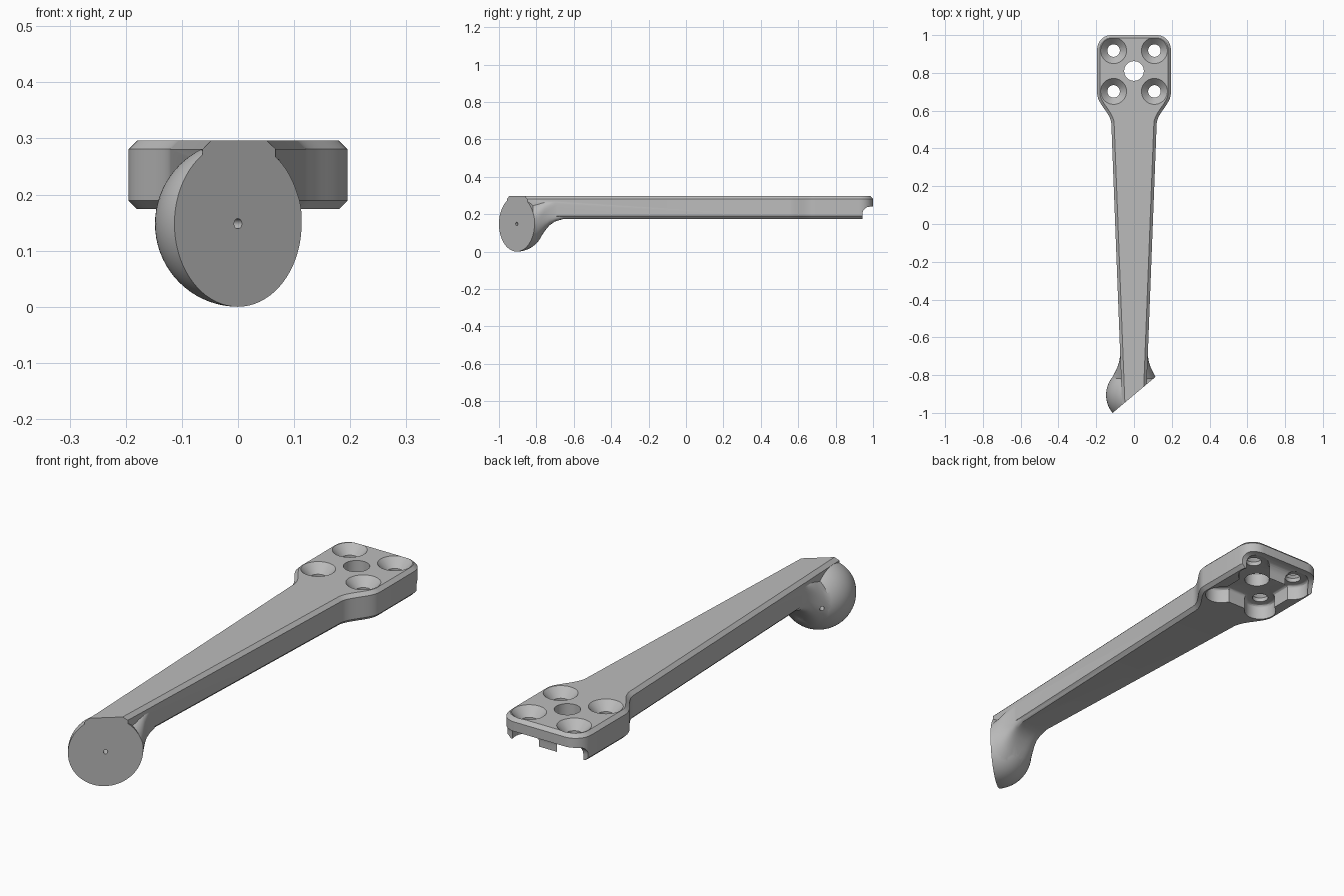
import bpy, bmesh, math
from mathutils import Vector, Matrix

old = bpy.data.objects.get("Cube")
if old:
    bpy.data.objects.remove(old, do_unlink=True)

TOP, BOTTOM = 0.296, 0.174
BALL_R = 0.148
BALL = Vector((0, -0.905, BALL_R))
TILT = math.radians(40)
FACE = Vector((math.sin(TILT), -math.cos(TILT), 0))
FACE_ROT = FACE.to_track_quat('Z', 'Y').to_matrix().to_4x4()
PAD_Y, SCREW = 0.81, 0.108

grey = bpy.data.materials.new("plain grey")
grey.use_nodes = True
grey.diffuse_color = (0.5, 0.5, 0.5, 1)
grey.node_tree.nodes["Principled BSDF"].inputs["Base Color"].default_value = (0.5, 0.5, 0.5, 1)


def to_object(name, bm):
    bmesh.ops.recalc_face_normals(bm, faces=bm.faces)
    mesh = bpy.data.meshes.new(name)
    bm.to_mesh(mesh)
    bm.free()
    mesh.materials.append(grey)
    obj = bpy.data.objects.new(name, mesh)
    bpy.context.collection.objects.link(obj)
    return obj


def prism(name, points, vec, bevel=0, segments=1, levels=()):
    """Extrude a polygon; bevel the rim edges lying at the given heights."""
    bm = bmesh.new()
    face = bm.faces.new([bm.verts.new(p) for p in points])
    new = bmesh.ops.extrude_face_region(bm, geom=[face], use_keep_orig=True)["geom"]
    bmesh.ops.translate(bm, vec=vec, verts=[g for g in new if isinstance(g, bmesh.types.BMVert)])
    bmesh.ops.recalc_face_normals(bm, faces=bm.faces)
    rim = [e for e in bm.edges
           if any(all(abs(v.co.z - z) < 1e-5 for v in e.verts) for z in levels)]
    if rim:
        bmesh.ops.bevel(bm, geom=rim, offset=bevel, segments=segments, profile=0.5, affect='EDGES')
    return to_object(name, bm)


def cone(name, r1, r2, depth, matrix):
    bm = bmesh.new()
    bmesh.ops.create_cone(bm, cap_ends=True, segments=40, radius1=r1, radius2=r2,
                          depth=depth, matrix=matrix)
    return to_object(name, bm)


def combine(target, tool, operation):
    """Boolean the tool into the target and discard the tool."""
    mod = target.modifiers.new("join", 'BOOLEAN')
    mod.operation, mod.solver, mod.object = operation, 'EXACT', tool
    graph = bpy.context.evaluated_depsgraph_get()
    mesh = bpy.data.meshes.new_from_object(target.evaluated_get(graph))
    target.modifiers.clear()
    target.data = mesh
    bpy.data.objects.remove(tool, do_unlink=True)


# Tapered bar flaring into a round-cornered mounting pad
half = [(0.059, -1.06)]
for i in range(13):
    t = i / 12
    half.append((0.12 + 0.075 * t * t * (3 - 2 * t), 0.53 + 0.16 * t))
for i in range(11):
    a = math.pi / 2 * i / 10
    half.append((0.12 + 0.075 * math.cos(a), 0.925 + 0.075 * math.sin(a)))
outline = half + [(-x, y) for x, y in reversed(half)]
arm = prism("arm", [(x, y, BOTTOM) for x, y in outline], (0, 0, TOP - BOTTOM),
            0.015, 1, (BOTTOM, TOP))

# Ball end
bm = bmesh.new()
bmesh.ops.create_uvsphere(bm, u_segments=72, v_segments=36, radius=BALL_R,
                          matrix=Matrix.Translation(BALL))
ball = to_object("ball_end", bm)

# Neck blending the ball into the bar: y, half width, bottom, top, squareness
sections = [(-0.82, 0.119, 0.029, 0.267, 2), (-0.795, 0.106, 0.051, 0.274, 2.2),
            (-0.775, 0.096, 0.079, 0.278, 2.6), (-0.755, 0.087, 0.11, 0.28, 3.2),
            (-0.73, 0.079, 0.14, 0.281, 4), (-0.70, 0.074, 0.161, 0.281, 6),
            (-0.65, 0.07, 0.176, 0.281, 9)]
bm = bmesh.new()
rings = []
for y, w, low, high, power in sections:
    ring = []
    for i in range(48):
        a = math.tau * (i + 0.5) / 48
        c, s = math.cos(a), math.sin(a)
        x = w * math.copysign(abs(c) ** (2 / power), c)
        z = (low + high) / 2 + (high - low) / 2 * math.copysign(abs(s) ** (2 / power), s)
        ring.append(bm.verts.new((x, y, z)))
    rings.append(ring)
for a, b in zip(rings, rings[1:]):
    for i in range(48):
        j = (i + 1) % 48
        bm.faces.new((a[i], a[j], b[j], b[i]))
bm.faces.new(rings[0])
bm.faces.new(rings[-1])
neck = to_object("neck", bm)

combine(arm, neck, 'UNION')
combine(arm, ball, 'UNION')

# Slanted flat face across the ball
bm = bmesh.new()
bmesh.ops.create_cube(bm, size=1, matrix=Matrix.Translation(BALL + FACE * 0.5) @ FACE_ROT)
combine(arm, to_object("face_cutter", bm), 'DIFFERENCE')

# Small hole through the ball
combine(arm, cone("pin_cutter", 0.009, 0.009, 0.6, Matrix.Translation(BALL) @ FACE_ROT), 'DIFFERENCE')


# Scalloped pocket under the pad, bulging around each screw
def pocket_radius(a):
    c, s = abs(math.cos(a)), abs(math.sin(a))
    along = SCREW * (c + s)
    gap = 2 * SCREW ** 2 - along ** 2
    reach = 0.132 / max(c, s)
    lobe = 0.066 ** 2 - gap
    return max(reach, along + math.sqrt(lobe)) if lobe > 0 else reach


pocket = []
for i in range(120):
    a = math.tau * i / 120
    r = pocket_radius(a)
    pocket.append((r * math.cos(a), PAD_Y + r * math.sin(a), 0.05))
combine(arm, prism("pocket_cutter", pocket, (0, 0, 0.19), 0.012, 3, (0.24,)), 'DIFFERENCE')

# Pocket opening through the end of the pad, with a rounded inner corner
side = [(-0.3, 1.2, 0.05), (-0.3, 0.943, 0.05)]
for i in range(9):
    a = math.pi / 2 * i / 8
    side.append((-0.3, 0.983 - 0.04 * math.cos(a), 0.2 + 0.04 * math.sin(a)))
side.append((-0.3, 1.2, 0.24))
combine(arm, prism("end_cutter", side, (0.6, 0, 0)), 'DIFFERENCE')

# Centre hole and four countersunk screw holes
combine(arm, cone("centre_cutter", 0.052, 0.052, 0.6, Matrix.Translation((0, PAD_Y, 0.25))), 'DIFFERENCE')
for sx in (-1, 1):
    for sy in (-1, 1):
        x, y = sx * SCREW, PAD_Y + sy * SCREW
        combine(arm, cone("screw_cutter", 0.033, 0.033, 0.6, Matrix.Translation((x, y, 0.25))), 'DIFFERENCE')
        combine(arm, cone("sink_cutter", 0.033, 0.08, 0.05, Matrix.Translation((x, y, 0.283))), 'DIFFERENCE')

arm.name = "mounting_arm"
bpy.ops.object.select_all(action='DESELECT')
arm.select_set(True)
bpy.context.view_layer.objects.active = arm
bpy.ops.object.shade_smooth_by_angle(angle=math.radians(30))
